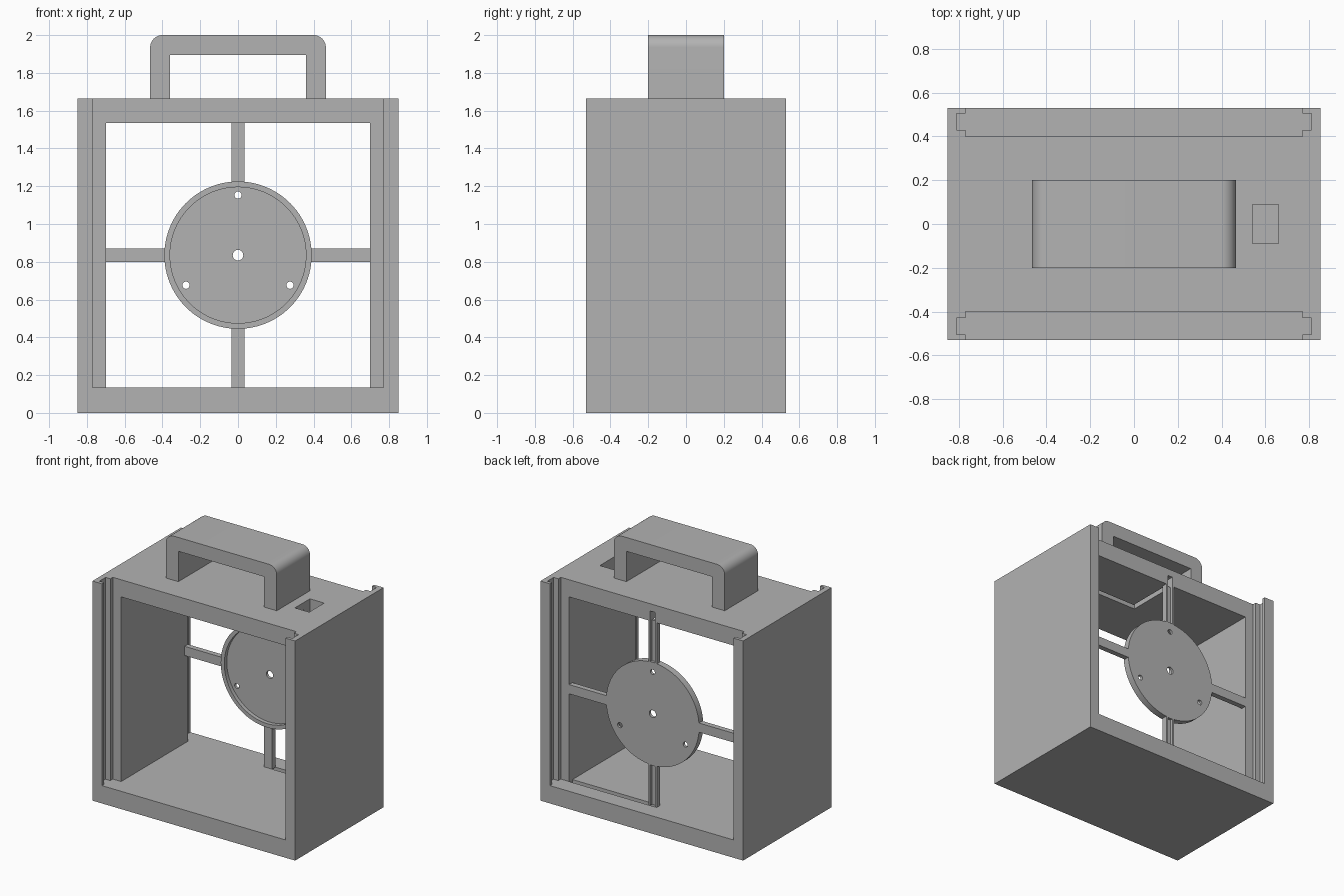
import bpy, bmesh, math
from mathutils import Matrix, Vector

if "Cube" in bpy.data.objects:
    bpy.data.objects.remove(bpy.data.objects["Cube"], do_unlink=True)

GREY = (0.45, 0.45, 0.45, 1)
mat = bpy.data.materials.new("plain grey")
mat.use_nodes = True
mat.diffuse_color = GREY
mat.node_tree.nodes["Principled BSDF"].inputs["Base Color"].default_value = GREY


def add_object(name, bm):
    mesh = bpy.data.meshes.new(name)
    bmesh.ops.recalc_face_normals(bm, faces=bm.faces)
    bm.to_mesh(mesh)
    bm.free()
    mesh.materials.append(mat)
    ob = bpy.data.objects.new(name, mesh)
    bpy.context.collection.objects.link(ob)
    return ob


def box(name, x, y, z):
    """Box from (low, high) pairs along each axis."""
    bm = bmesh.new()
    bmesh.ops.create_cube(bm, size=1)
    for v in bm.verts:
        v.co = Vector([r[0] if c < 0 else r[1] for c, r in zip(v.co, (x, y, z))])
    return add_object(name, bm)


def cylinder(name, axis, centre, radius, depth, sides=64):
    bm = bmesh.new()
    bmesh.ops.create_cone(bm, cap_ends=True, segments=sides,
                          radius1=radius, radius2=radius, depth=depth)
    turn = Matrix.Rotation(math.pi / 2, 4, "Y" if axis == "X" else "X")
    bm.transform(Matrix.Translation(centre) @ turn)
    return add_object(name, bm)


def activate(ob):
    bpy.ops.object.select_all(action="DESELECT")
    ob.select_set(True)
    bpy.context.view_layer.objects.active = ob


def cut(ob, *cutters):
    for c in cutters:
        c.hide_render = True
        mod = ob.modifiers.new("cut", "BOOLEAN")
        mod.operation = "DIFFERENCE"
        mod.solver = "EXACT"
        mod.object = c
        activate(ob)
        bpy.ops.object.modifier_apply(modifier=mod.name)
        bpy.data.objects.remove(c, do_unlink=True)


def smooth(ob):
    activate(ob)
    bpy.ops.object.shade_smooth_by_angle(angle=math.radians(30))


W, D, H = 0.85, 0.53, 1.665      # half width, half depth, height of housing
IN, LOW, HIGH = 0.70, 0.135, 1.535   # inner cavity
MID = (LOW + HIGH) / 2
BACK = 0.40                      # where the panel slots begin
GROOVE = (-0.02, 0.02)

# Housing with its open cavity
housing = box("housing", (-W, W), (-D, D), (0, H))
cut(housing, box("cavity", (-IN, IN), (-1, 1), (LOW, HIGH)))

# T-shaped panel slots, front and back, open at the top
for s in (-1, 1):
    cut(housing,
        box("slot", (-0.77, 0.77), sorted((s * BACK, s * 0.7)), (LOW, 1.8)),
        box("slot_ears", (-0.81, 0.81), sorted((s * 0.43, s * 0.505)), (LOW, 1.8)))

# Side holes, switch hole, cable hole and cable grooves
cut(housing,
    cylinder("side_holes", "X", (0, 0, MID), 0.14, 3),
    box("switch_hole", (0.54, 0.66), (-0.09, 0.09), (1.4, 1.8)),
    cylinder("cable_hole", "X", (0.8, 0.38, 0.11), 0.024, 0.3, 32),
    box("floor_groove", (-0.02, IN), (0.36, BACK), (0.085, 0.3)),
    box("ceiling_groove_a", GROOVE, (-0.02, 0.45), (1.4, 1.61)),
    box("ceiling_groove_b", (-0.02, 0.6), GROOVE, (1.4, 1.61)))
smooth(housing)

# Round mounting plate with raised rim and screw holes
plate = cylinder("mounting_plate", "Y", (0, 0.375, MID), 0.39, 0.05, 96)
cut(plate,
    cylinder("recess", "Y", (0, 0.28, MID), 0.36, 0.2, 96),
    cylinder("centre_hole", "Y", (0, 0.375, MID), 0.028, 1, 32))
for angle in (90, 210, 330):
    a = math.radians(angle)
    spot = (0.318 * math.cos(a), 0.375, MID + 0.318 * math.sin(a))
    cut(plate, cylinder("screw_hole", "Y", spot, 0.019, 1, 32))
smooth(plate)

# Four spokes; the upright ones carry a cable groove at the back
for s, side, level in ((1, "left", "upper"), (-1, "right", "lower")):
    box(side + "_spoke", sorted((s * 0.38, s * IN)), (0.36, BACK),
        (MID - 0.035, MID + 0.035))
    spoke = box(level + "_spoke", (-0.035, 0.035), (0.36, BACK),
                sorted((MID + s * 0.38, MID + s * IN)))
    cut(spoke, box("spoke_groove", GROOVE, (0.38, 0.5),
                   sorted((MID + s * 0.392, MID + s * 0.8))))

# Carrying handle: rounded outside, square inside
R, HX, TOP = 0.065, 0.465, 2.0
outer = []
for i in range(13):
    a = math.radians(90 * i / 12)
    outer.append((HX - R + R * math.cos(a), TOP - R + R * math.sin(a)))
profile = [(0.36, 1.895), (0.36, H), (HX, H)] + outer
profile += [(-x, z) for x, z in reversed(profile)]
bm = bmesh.new()
face = bm.faces.new([bm.verts.new((x, -0.2, z)) for x, z in profile])
ext = bmesh.ops.extrude_face_region(bm, geom=[face])
bmesh.ops.translate(bm, vec=(0, 0.4, 0),
                    verts=[g for g in ext["geom"] if isinstance(g, bmesh.types.BMVert)])
handle = add_object("handle", bm)
smooth(handle)
